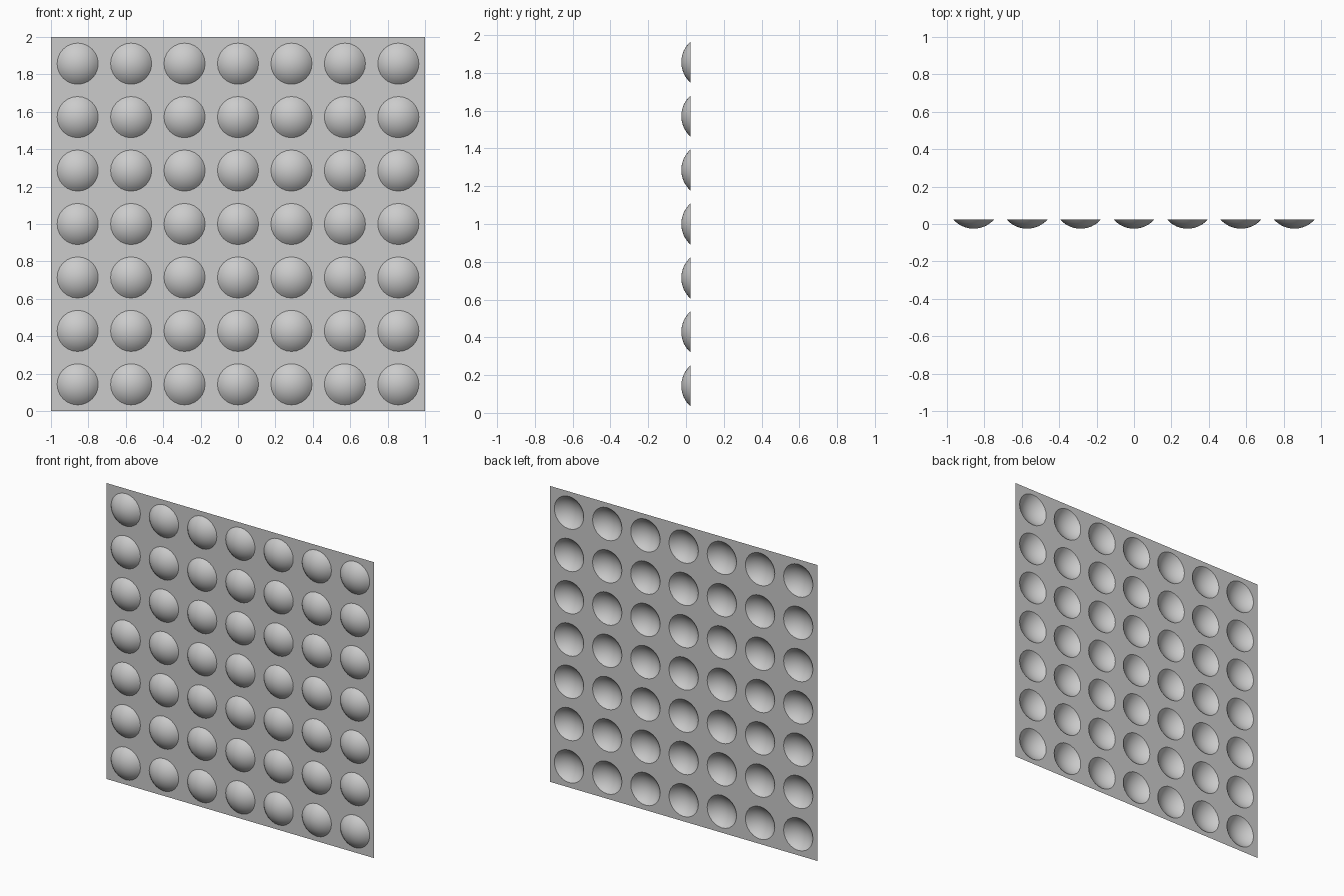
import bpy
import bmesh
from math import sin, cos, pi, atan, radians

if "Cube" in bpy.data.objects:
    bpy.data.objects.remove(bpy.data.objects["Cube"])

COUNT = 7               # domes per side
CELL = 2 / COUNT
RADIUS, HEIGHT = 0.11, 0.05
SEGMENTS, RINGS = 24, 6
SHEET_Y = HEIGHT / 2

# Plain grey material
grey = bpy.data.materials.new("plain grey")
grey.use_nodes = True
colour = (0.6, 0.6, 0.6, 1)
grey.diffuse_color = colour
grey.node_tree.nodes["Principled BSDF"].inputs["Base Color"].default_value = colour

# One square cell: a hollow spherical cap pressed out of a thin sheet
bm = bmesh.new()
angles = [2 * pi * i / SEGMENTS for i in range(SEGMENTS)]
sphere = (RADIUS ** 2 + HEIGHT ** 2) / (2 * HEIGHT)
rim_angle = 2 * atan(HEIGHT / RADIUS)


def add_ring(radius_at, y):
    return [bm.verts.new((radius_at(a) * cos(a), y, radius_at(a) * sin(a)))
            for a in angles]


rings = []
for k in range(1, RINGS + 1):
    tilt = rim_angle * k / RINGS
    rings.append(add_ring(lambda a: sphere * sin(tilt),
                          -SHEET_Y + sphere * (1 - cos(tilt))))
# Flat surround out to the square cell border
rings.append(add_ring(lambda a: CELL / 2 / max(abs(cos(a)), abs(sin(a))), SHEET_Y))

tip = bm.verts.new((0, -SHEET_Y, 0))
for i in range(SEGMENTS):
    j = (i + 1) % SEGMENTS
    bm.faces.new((tip, rings[0][i], rings[0][j]))
    for inner, outer in zip(rings, rings[1:]):
        bm.faces.new((inner[i], outer[i], outer[j], inner[j]))

mesh = bpy.data.meshes.new("dimpled_sheet")
bm.to_mesh(mesh)
bm.free()
mesh.materials.append(grey)
sheet = bpy.data.objects.new("dimpled_sheet", mesh)
bpy.context.collection.objects.link(sheet)
sheet.location = (-1 + CELL / 2, 0, CELL / 2)

# Smooth domes with a crisp rim
bpy.ops.object.select_all(action='DESELECT')
sheet.select_set(True)
bpy.context.view_layer.objects.active = sheet
bpy.ops.object.shade_smooth_by_angle(angle=radians(30))

# Repeat the cell into a square panel
for name, step in (("columns", (CELL, 0, 0)), ("rows", (0, 0, CELL))):
    array = sheet.modifiers.new(name, 'ARRAY')
    array.count = COUNT
    array.use_relative_offset = False
    array.use_constant_offset = True
    array.constant_offset_displace = step
    array.use_merge_vertices = True
    array.merge_threshold = 0.001
